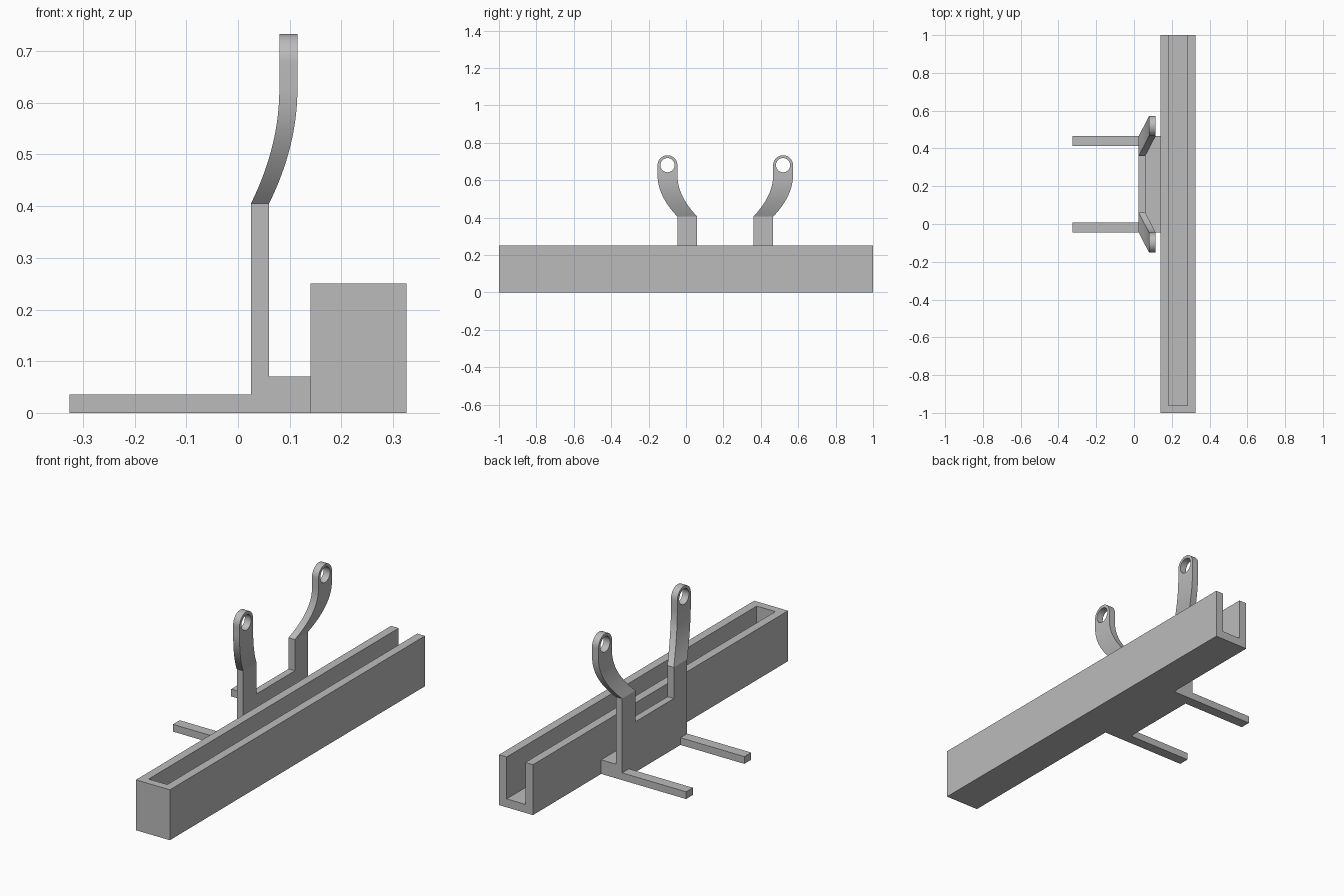
import bpy, bmesh, math

cube = bpy.data.objects.get("Cube")
if cube:
    bpy.data.objects.remove(cube, do_unlink=True)

grey = bpy.data.materials.new("plain grey")
grey.use_nodes = True
grey.diffuse_color = (0.5, 0.5, 0.5, 1)
grey.node_tree.nodes["Principled BSDF"].inputs["Base Color"].default_value = (0.5, 0.5, 0.5, 1)

MID_Y = 0.21           # symmetry line of the bracket
HALF = 0.255           # half length of the bracket
POST_W = 0.104
X0, X1 = 0.025, 0.06   # plate thickness
POST_TOP, WEB_TOP = 0.405, 0.25


def finish(name, bm):
    bmesh.ops.recalc_face_normals(bm, faces=bm.faces)
    mesh = bpy.data.meshes.new(name)
    bm.to_mesh(mesh)
    bm.free()
    mesh.materials.append(grey)
    ob = bpy.data.objects.new(name, mesh)
    bpy.context.collection.objects.link(ob)
    return ob


def box(name, xs, ys, zs):
    bm = bmesh.new()
    bmesh.ops.create_cube(bm, size=1)
    for v in bm.verts:
        v.co = [r[0] if c < 0 else r[1] for c, r in zip(v.co, (xs, ys, zs))]
    return finish(name, bm)


# Trough: closed at the front end, open at the back end
trough = box("trough", (0.14, 0.326), (-1, 1), (0, 0.25))
cutter = box("trough_cutter", (0.182, 0.284), (-0.96, 1.1), (0.042, 0.4))
cutter.hide_render = True
mod = trough.modifiers.new("channel", "BOOLEAN")
mod.operation = "DIFFERENCE"
mod.solver = "EXACT"
mod.object = cutter
bpy.context.view_layer.objects.active = trough
bpy.ops.object.modifier_apply(modifier=mod.name)
bpy.data.objects.remove(cutter, do_unlink=True)

# Upright plate with two posts, a U profile extruded through its thickness
inner = HALF - POST_W
outline = [(-HALF, 0), (HALF, 0), (HALF, POST_TOP), (inner, POST_TOP),
           (inner, WEB_TOP), (-inner, WEB_TOP), (-inner, POST_TOP), (-HALF, POST_TOP)]
bm = bmesh.new()
face = bm.faces.new([bm.verts.new((X0, MID_Y + y, z)) for y, z in outline])
ext = bmesh.ops.extrude_face_region(bm, geom=[face])
bmesh.ops.translate(bm, vec=(X1 - X0, 0, 0),
                    verts=[g for g in ext["geom"] if isinstance(g, bmesh.types.BMVert)])
finish("upright_plate", bm)

# Foot joining the plate to the trough
box("foot_block", (X1, 0.14), (MID_Y - HALF, MID_Y + HALF), (0, 0.07))


def arm(name, side):
    """Curved arm ending in an eyelet, sheared outwards as it rises."""
    radius, hole, eye_z = 0.053, 0.038, 0.68
    neck = eye_z - radius
    post_y = HALF - POST_W / 2

    def place(x, y, z):
        t = min(1, (z - POST_TOP) / (neck - POST_TOP))
        bend = 1 - (1 - t) ** 2
        return (x + 0.055 * bend, MID_Y + side * (post_y + y + 0.106 * bend), z)

    bm = bmesh.new()
    # Curved strip
    rows = []
    steps = 16
    for i in range(steps + 1):
        z = POST_TOP + (neck - POST_TOP) * i / steps
        rows.append([bm.verts.new(place(x, y, z)) for x, y in
                     ((X0, -radius), (X1, -radius), (X1, radius), (X0, radius))])
    for a, b in zip(rows, rows[1:]):
        for k in range(4):
            n = (k + 1) % 4
            bm.faces.new((a[k], a[n], b[n], b[k]))
    # Eyelet: round on top, square at the neck
    rings = []
    count = 48
    for i in range(count):
        a = math.tau * i / count
        c, s = math.cos(a), math.sin(a)
        reach = radius if s >= 0 else radius / max(abs(c), abs(s))
        rings.append([bm.verts.new(place(x, r * c, eye_z + r * s)) for x, r in
                      ((X0, reach), (X1, reach), (X1, hole), (X0, hole))])
    for i in range(count):
        a, b = rings[i], rings[(i + 1) % count]
        at_neck = max(a[0].co.z, b[0].co.z) < neck + 1e-5
        for k in range(4):
            if k == 0 and at_neck:
                continue
            n = (k + 1) % 4
            bm.faces.new((a[k], a[n], b[n], b[k]))
    bmesh.ops.remove_doubles(bm, verts=bm.verts, dist=1e-5)
    ob = finish(name, bm)
    bpy.ops.object.select_all(action="DESELECT")
    ob.select_set(True)
    bpy.context.view_layer.objects.active = ob
    bpy.ops.object.shade_smooth_by_angle(angle=math.radians(30))


# Arms and prongs, one at each end of the bracket
for label, side in (("front", -1), ("back", 1)):
    arm(label + "_arm", side)
    ys = sorted((MID_Y + side * HALF, MID_Y + side * (HALF - 0.053)))
    box(label + "_prong", (-0.326, X0), ys, (0, 0.036))
